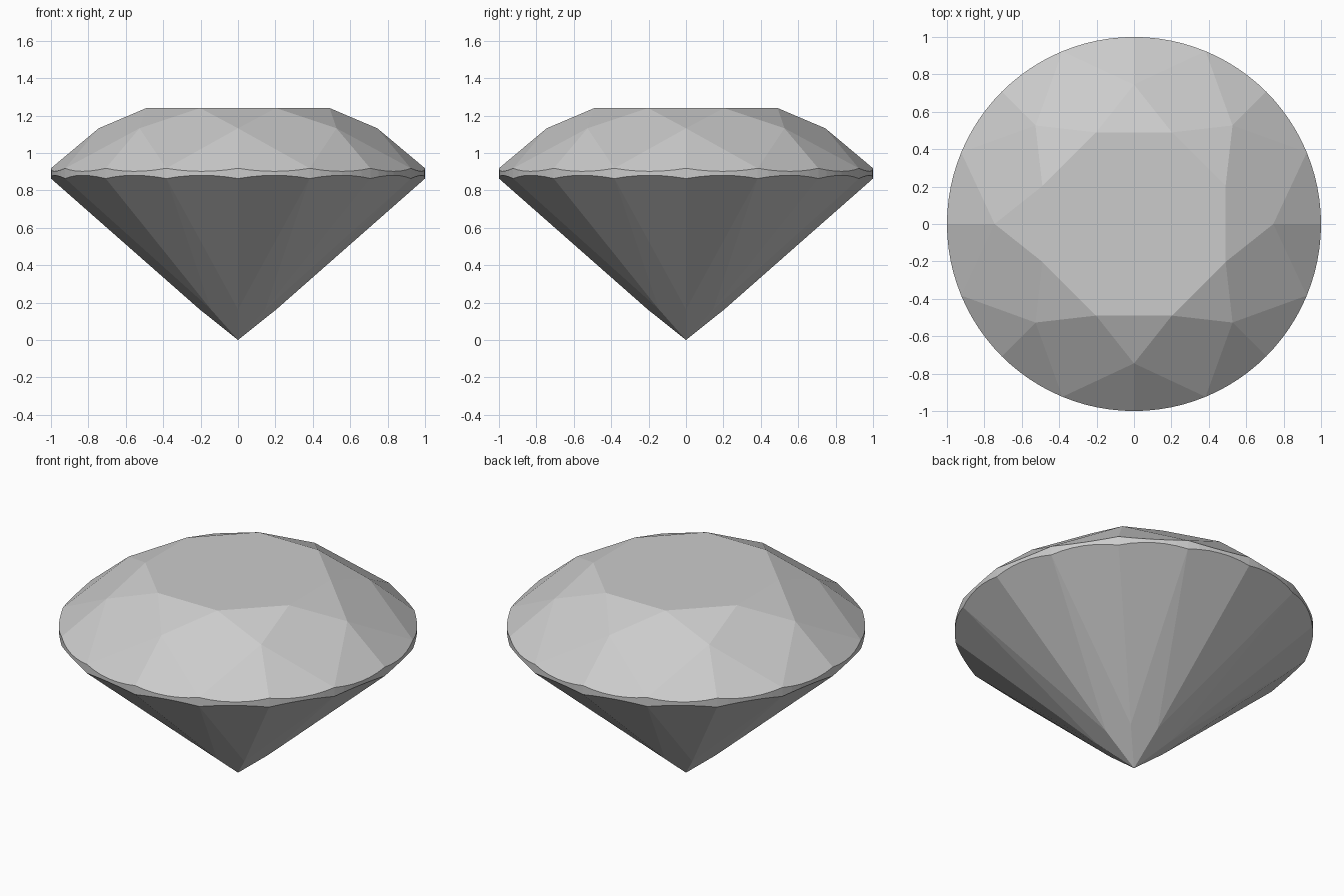
import bpy, bmesh
from math import pi, sin, cos

if "Cube" in bpy.data.objects:
    bpy.data.objects.remove(bpy.data.objects["Cube"])

STEP = pi / 8          # 16 sectors round the stone
HALF = STEP / 2
TABLE_R, TABLE_Z = 0.53, 1.24
STAR_R = 0.745
TOP_Z, LOW_Z = 0.918, 0.863   # girdle heights at the facet corners
PAV_R = 0.205
SEGS = 96


def polar(r, a, z):
    return (r * cos(a), r * sin(a), z)


# corner heights that keep the kite facets planar
star_z = TABLE_Z - (STAR_R * cos(STEP) - TABLE_R) * (TABLE_Z - TOP_Z) / (1 - TABLE_R)
pav_z = LOW_Z * PAV_R * cos(STEP)

# table, star and pavilion corners plus the culet
points = [(0, 0, 0)]
for i in range(8):
    a = 2 * i * STEP
    points.append(polar(TABLE_R, a + STEP, TABLE_Z))
    points.append(polar(STAR_R, a, star_z))
    points.append(polar(PAV_R, a, pav_z))

# scalloped girdle, where the half facets meet the round outline
up_slope = (star_z - TOP_Z) / (cos(HALF) * (1 - STAR_R))
low_slope = (LOW_Z - pav_z) / (cos(HALF) * (1 - PAV_R))
for i in range(SEGS):
    a = 2 * pi * i / SEGS
    bulge = cos(a % STEP - HALF) - cos(HALF)
    points.append(polar(1, a, TOP_Z - up_slope * bulge))
    points.append(polar(1, a, LOW_Z + low_slope * bulge))

# wrap the corners in flat facets
bm = bmesh.new()
for p in points:
    bm.verts.new(p)
bmesh.ops.convex_hull(bm, input=bm.verts[:])
bmesh.ops.dissolve_limit(bm, angle_limit=0.008, verts=bm.verts[:], edges=bm.edges[:])
bmesh.ops.recalc_face_normals(bm, faces=bm.faces[:])
mesh = bpy.data.meshes.new("cut_gem")
bm.to_mesh(mesh)
bm.free()
gem = bpy.data.objects.new("cut_gem", mesh)
bpy.context.collection.objects.link(gem)
